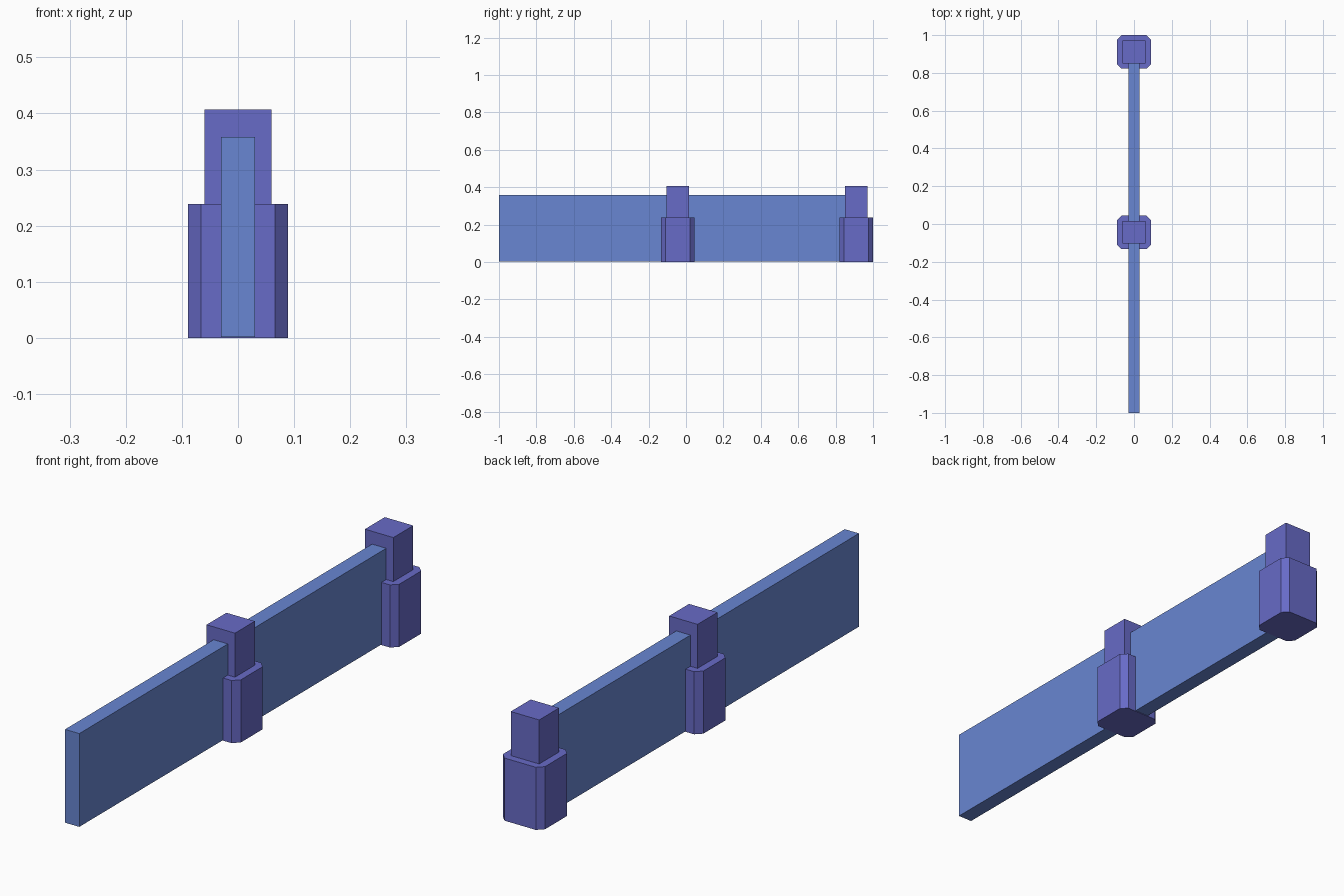
import bpy
import bmesh

cube = bpy.data.objects.get("Cube")
if cube:
    bpy.data.objects.remove(cube, do_unlink=True)


def material(name, color):
    mat = bpy.data.materials.new(name)
    mat.use_nodes = True
    mat.diffuse_color = color
    mat.node_tree.nodes["Principled BSDF"].inputs["Base Color"].default_value = color
    return mat


def prism(name, outline, z0, z1, mat):
    """Extrude a flat outline from z0 up to z1."""
    bm = bmesh.new()
    face = bm.faces.new([bm.verts.new((x, y, z0)) for x, y in outline])
    ext = bmesh.ops.extrude_face_region(bm, geom=[face])
    top = [g for g in ext["geom"] if isinstance(g, bmesh.types.BMVert)]
    bmesh.ops.translate(bm, verts=top, vec=(0, 0, z1 - z0))
    bmesh.ops.recalc_face_normals(bm, faces=bm.faces)
    mesh = bpy.data.meshes.new(name)
    bm.to_mesh(mesh)
    bm.free()
    mesh.materials.append(mat)
    obj = bpy.data.objects.new(name, mesh)
    bpy.context.collection.objects.link(obj)
    return obj


def rectangle(x, y0, y1):
    return [(-x, y0), (x, y0), (x, y1), (-x, y1)]


def chamfered_square(r, c, y):
    k = r - c
    pts = [(-k, -r), (k, -r), (r, -k), (r, k), (k, r), (-k, r), (-r, k), (-r, -k)]
    return [(px, y + py) for px, py in pts]


wall_blue = material("wall blue", (0.14, 0.24, 0.645, 1))
post_violet = material("post violet", (0.137, 0.145, 0.57, 1))

# Long thin wall running into the end post
prism("wall_panel", rectangle(0.03, -1.0, 0.911), 0.002, 0.358, wall_blue)

# Two posts, each a chamfered base with a square shaft rising from it
for label, y in (("middle", -0.044), ("back", 0.911)):
    prism(label + "_post_base", chamfered_square(0.089, 0.023, y), 0, 0.239, post_violet)
    prism(label + "_post_shaft", rectangle(0.06, y - 0.06, y + 0.06), 0.002, 0.407, post_violet)
